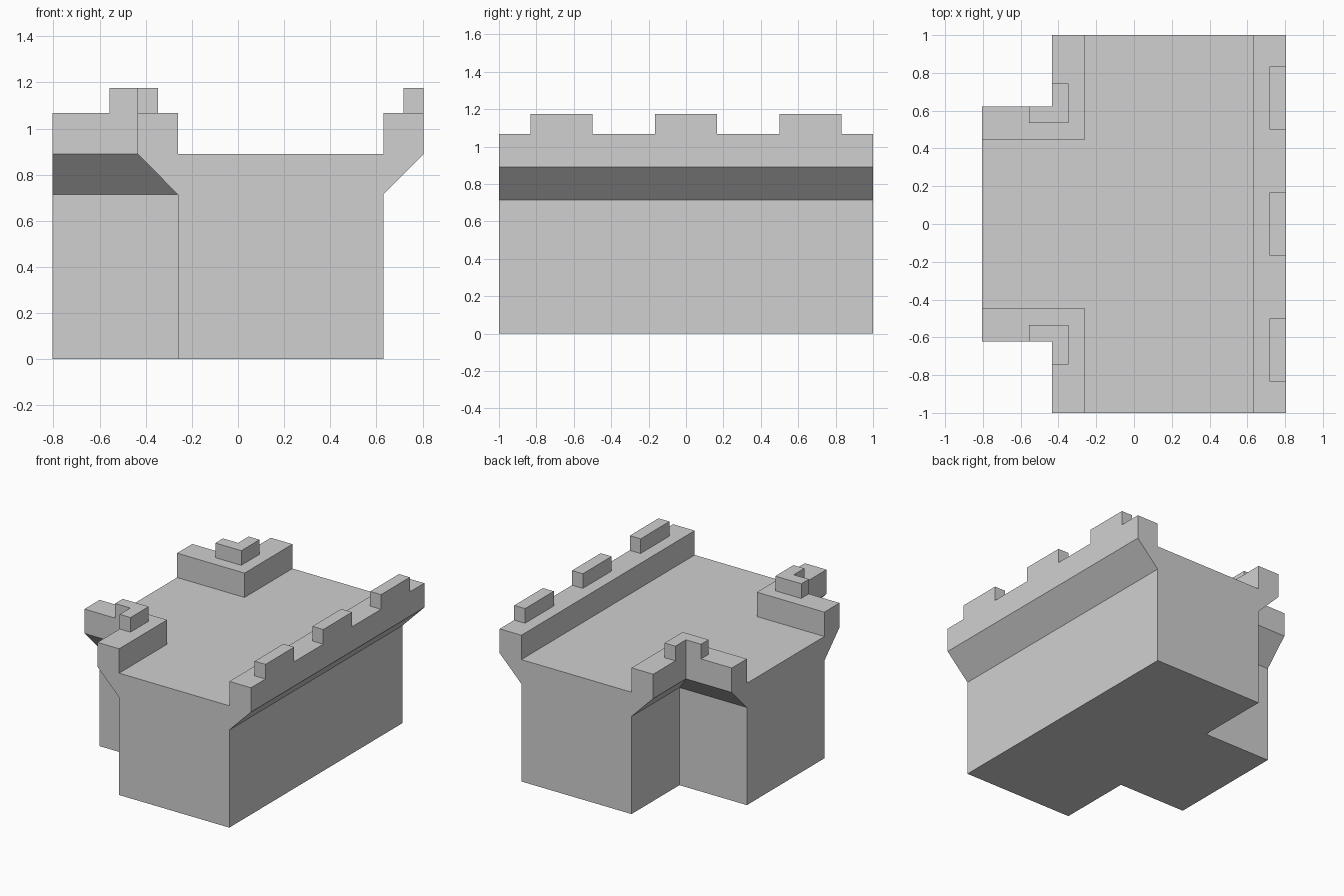
import bpy, bmesh

if "Cube" in bpy.data.objects:
    bpy.data.objects.remove(bpy.data.objects["Cube"])

# Main dimensions
X0, X1 = -0.805, 0.63       # stem end, outer face of the long wall
XI, YI = -0.26, 0.447       # inner corner of the T plan
OUT = 0.175                 # parapet overhang
Z_CORBEL, Z_WALK, Z_PARAPET, Z_MERLON = 0.713, 0.89, 1.068, 1.175

stone = bpy.data.materials.new("grey stone")
stone.diffuse_color = (0.63, 0.63, 0.63, 1)
stone.use_nodes = True
stone.node_tree.nodes["Principled BSDF"].inputs["Base Color"].default_value = stone.diffuse_color


def skin(name, rings):
    """Join matching closed rings of points into a capped solid."""
    bm = bmesh.new()
    loops = [[bm.verts.new(p) for p in r] for r in rings]
    n = len(loops[0])
    for a, b in zip(loops, loops[1:]):
        for i in range(n):
            j = (i + 1) % n
            bm.faces.new((a[i], a[j], b[j], b[i]))
    bm.faces.new(loops[0])
    bm.faces.new(loops[-1])
    bmesh.ops.recalc_face_normals(bm, faces=bm.faces)
    mesh = bpy.data.meshes.new(name)
    bm.to_mesh(mesh)
    bm.free()
    mesh.materials.append(stone)
    ob = bpy.data.objects.new(name, mesh)
    bpy.context.collection.objects.link(ob)
    return ob


def prism(name, plan, z0, z1):
    return skin(name, [[(x, y, z) for x, y in plan] for z in (z0, z1)])


def mirror_y(ob):
    mod = ob.modifiers.new("mirror", 'MIRROR')
    mod.use_axis = (False, True, False)
    mod.use_mirror_merge = False


# T-shaped wall body with the walkway on top
prism("wall_body", [(X0, -YI), (XI, -YI), (XI, -1), (X1, -1),
                    (X1, 1), (XI, 1), (XI, YI), (X0, YI)], 0, Z_WALK)

# Corbelled parapet section: (overhang, height)
section = [(0, Z_CORBEL), (OUT, Z_WALK), (OUT, Z_PARAPET), (0, Z_PARAPET)]

# Straight parapet along the long outer face
skin("outer_parapet", [[(X1 + d, y, z) for d, z in section] for y in (-1, 1)])

# Mitred parapets round both inner corners
corner = skin("corner_parapet", [
    [(X0, YI + d, z) for d, z in section],
    [(XI - d, YI + d, z) for d, z in section],
    [(XI - d, 1, z) for d, z in section]])
mirror_y(corner)

# Merlons on the outer parapet
xo, xm = X1 + OUT, X1 + OUT / 2
for k, yc in enumerate((-2 / 3, 0, 2 / 3)):
    prism(f"outer_merlon_{k + 1}", [(xm, yc - 0.166), (xo, yc - 0.166),
                                    (xo, yc + 0.166), (xm, yc + 0.166)],
          Z_PARAPET, Z_MERLON)

# L-shaped merlons on the corner parapets
cx, cy, t, arm = XI - OUT, YI + OUT, OUT / 2, 0.122
merlon = prism("corner_merlon", [(cx, cy), (cx, cy + arm), (cx + t, cy + arm),
                                 (cx + t, cy - t), (cx - arm, cy - t),
                                 (cx - arm, cy)], Z_PARAPET, Z_MERLON)
mirror_y(merlon)
